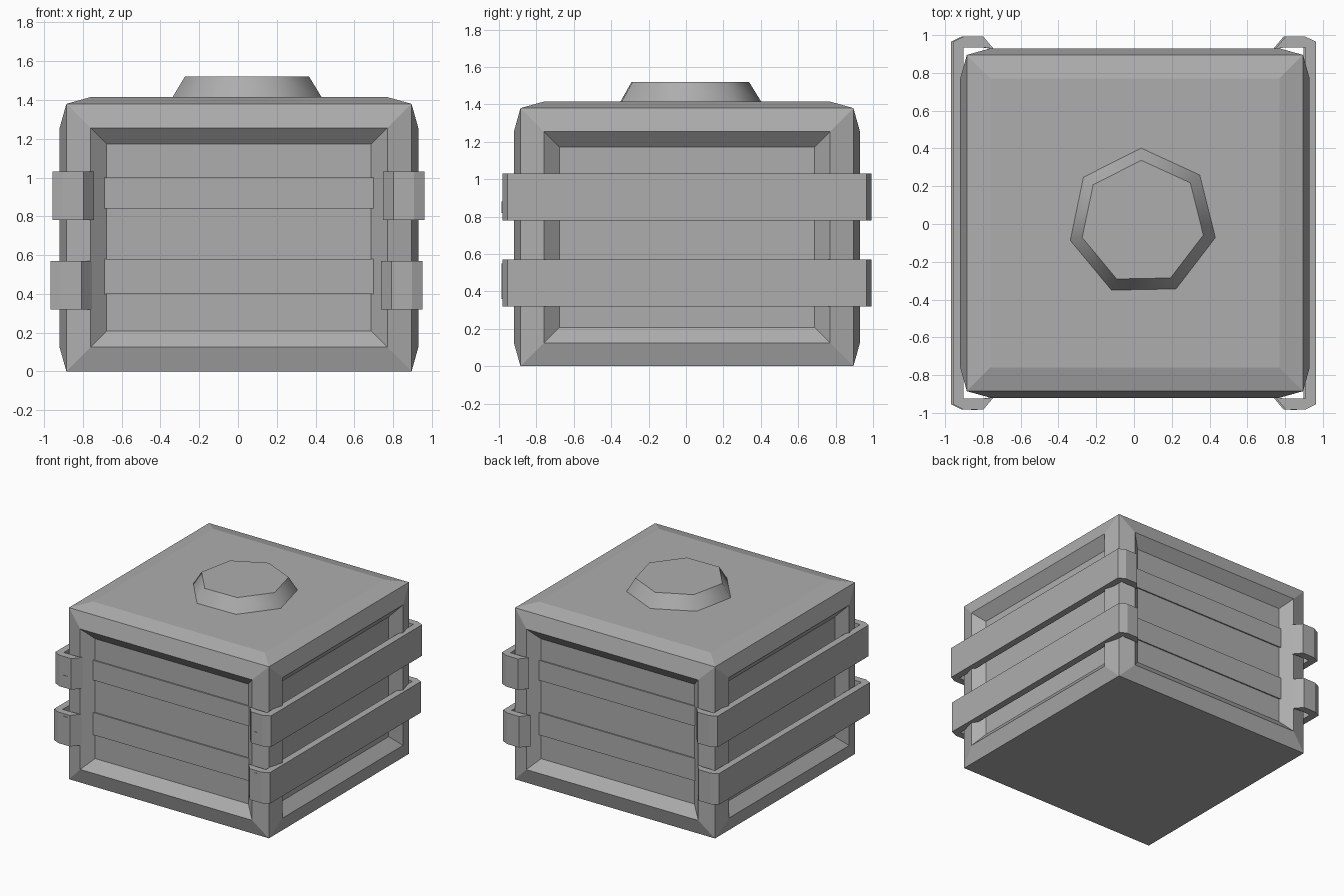
import bpy, bmesh, math
from mathutils import Matrix

if "Cube" in bpy.data.objects:
    bpy.data.objects.remove(bpy.data.objects["Cube"])

C = 0.005  # small offset of the body from the origin
grey = bpy.data.materials.new("dark_grey")
grey.diffuse_color = (0.42, 0.42, 0.42, 1)
grey.use_nodes = True
grey.node_tree.nodes["Principled BSDF"].inputs["Base Color"].default_value = grey.diffuse_color


def add(name, bm):
    bmesh.ops.recalc_face_normals(bm, faces=bm.faces[:])
    me = bpy.data.meshes.new(name)
    bm.to_mesh(me)
    bm.free()
    me.materials.append(grey)
    ob = bpy.data.objects.new(name, me)
    bpy.context.collection.objects.link(ob)
    return ob


def box(name, x0, x1, y0, y1, z0, z1):
    bm = bmesh.new()
    bmesh.ops.create_cube(bm, size=1)
    for v in bm.verts:
        v.co.x = x1 if v.co.x > 0 else x0
        v.co.y = y1 if v.co.y > 0 else y0
        v.co.z = z1 if v.co.z > 0 else z0
    return add(name, bm)


# Crate body: swollen frame faces with recessed panels on the four sides
bm = bmesh.new()
bmesh.ops.create_cube(bm, size=1)
for v in bm.verts:
    v.co = (C + v.co.x * 1.78, C + v.co.y * 1.78, (v.co.z + 0.5) * 1.38)
bm.normal_update()
sides = [f for f in bm.faces if abs(f.normal.z) < 0.5]
top = [f for f in bm.faces if f.normal.z > 0.5]
bmesh.ops.inset_individual(bm, faces=sides + top, thickness=0.125, depth=0.035,
                           use_even_offset=True)
bm.normal_update()
bmesh.ops.inset_individual(bm, faces=sides, thickness=0.083, depth=-0.07,
                           use_even_offset=True)
add("crate_body", bm)

# Seven-sided tapered cap on the lid, smooth around its rim
bm = bmesh.new()
bmesh.ops.create_cone(bm, cap_ends=True, segments=7, radius1=0.397, radius2=0.329, depth=0.11)
first = max(bm.verts, key=lambda v: v.co.y).co
turn = math.pi / 2 + math.radians(1.1) - math.atan2(first.y, first.x)
bmesh.ops.transform(bm, verts=bm.verts[:],
                    matrix=Matrix.Translation((0.045, 0.008, 1.465)) @ Matrix.Rotation(turn, 4, 'Z'))
for f in bm.faces:
    f.smooth = len(f.verts) == 4
for e in bm.edges:
    e.smooth = all(f.smooth for f in e.link_faces)
add("lid_cap", bm)

# Wrap-around side straps: half profile in plan, mirrored front to back
outer = [(0.745, 0.922), (0.80, 0.987), (0.905, 0.987), (0.96, 0.96)]
inner = [(0.905, 0.93), (0.80, 0.93)]


def strap(name, side, dx, z0, z1):
    half = [(x, -y) for x, y in outer]
    loop = half + list(reversed(outer)) + list(reversed(inner)) + [(x, -y) for x, y in inner]
    loop = half + list(reversed(outer)) + list(reversed(inner)) + [(x, -y) for x, y in inner]
    bm = bmesh.new()
    f = bm.faces.new([bm.verts.new((side * x + dx, y + C, z0)) for x, y in loop])
    ext = bmesh.ops.extrude_face_region(bm, geom=[f])["geom"]
    for v in ext:
        if isinstance(v, bmesh.types.BMVert):
            v.co.z = z1
    add(name, bm)


for level, dx, z0, z1, b0, b1, p0, p1 in (
        ("upper", 0.0025, 0.78, 1.03, 0.84, 1.0, 0.82, 0.88),
        ("lower", -0.008, 0.32, 0.57, 0.40, 0.58, 0.36, 0.55)):
    for label, s in (("left", -1), ("right", 1)):
        strap(f"{level}_{label}_strap", s, dx, z0, z1)
        # Thin pin plate on the front of the strap
        px = s * 0.845
        box(f"{level}_{label}_pin", px - 0.017, px + 0.017, -0.986, -0.96, p0, p1)
    # Slats on the recessed front and back panels
    for label, s in (("front", -1), ("back", 1)):
        ys = sorted((C + s * 0.865, C + s * 0.84))
        box(f"{level}_{label}_slat", C - 0.697, C + 0.697, ys[0], ys[1], b0, b1)
